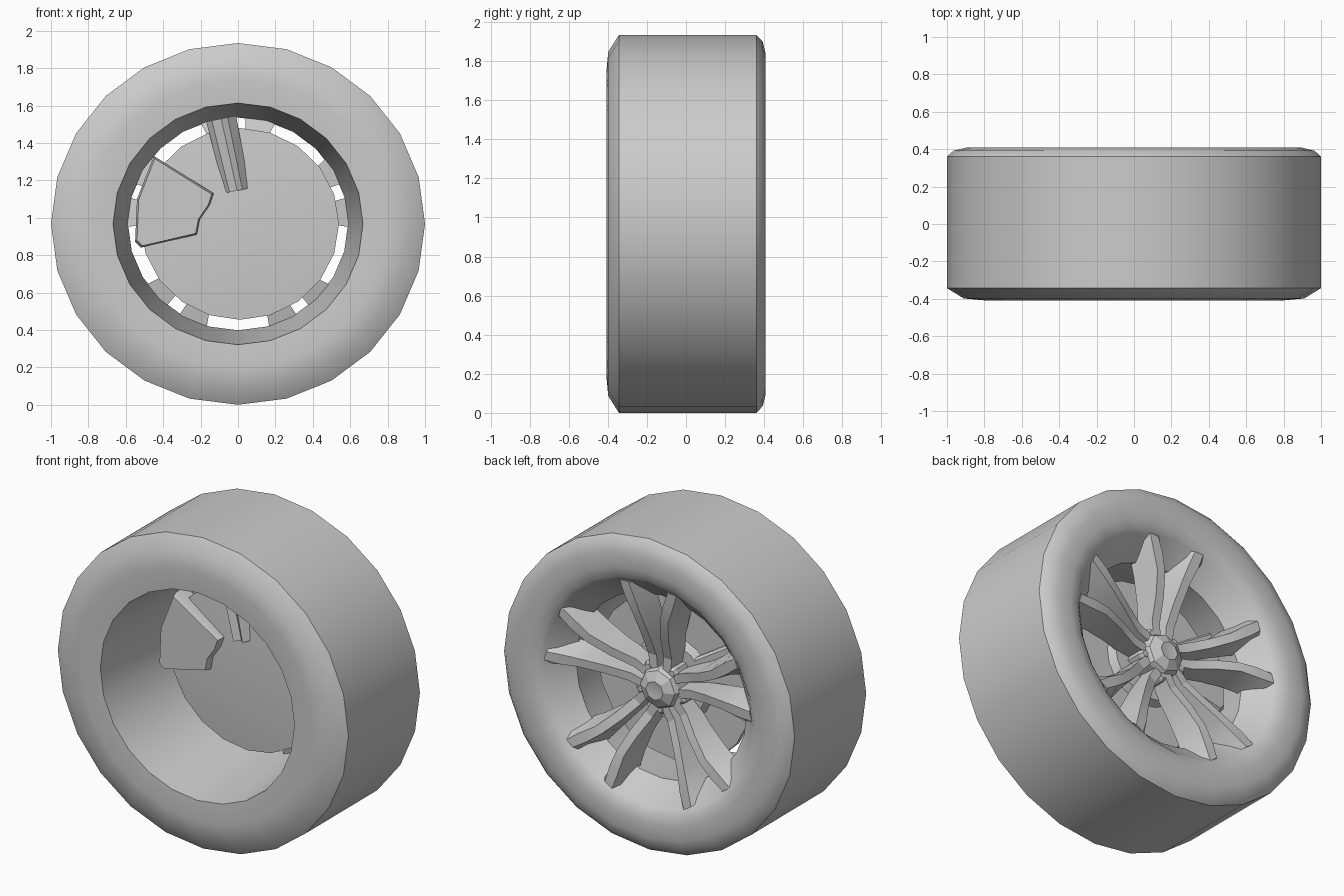
import bpy, bmesh, math

old = bpy.data.objects.get("Cube")
if old:
    bpy.data.objects.remove(old, do_unlink=True)

CZ, SZ = 0.967, 0.967      # wheel centre height and slight vertical squash
GREY = (0.6, 0.6, 0.6, 1.0)

mat = bpy.data.materials.new("plain grey")
mat.use_nodes = True
mat.diffuse_color = GREY
mat.node_tree.nodes["Principled BSDF"].inputs["Base Color"].default_value = GREY


def finish(name, bm, smooth=None):
    bmesh.ops.recalc_face_normals(bm, faces=bm.faces[:])
    mesh = bpy.data.meshes.new(name)
    bm.to_mesh(mesh)
    bm.free()
    mesh.materials.append(mat)
    ob = bpy.data.objects.new(name, mesh)
    bpy.context.scene.collection.objects.link(ob)
    if smooth:
        bpy.ops.object.select_all(action='DESELECT')
        ob.select_set(True)
        bpy.context.view_layer.objects.active = ob
        bpy.ops.object.shade_smooth_by_angle(angle=math.radians(smooth))


def polar(u, v, y, angle):
    """Radial u, sideways v and depth y, turned about the axle."""
    c, s = math.cos(angle), math.sin(angle)
    return (u * c - v * s, y, CZ + SZ * (u * s + v * c))


def revolve(name, profile, sides, closed=False, smooth=30, dx=0.0):
    """Turn (radius, y) points about the axle; zero radius becomes a pole."""
    bm = bmesh.new()
    rings = []
    for r, y in profile:
        n = sides if r > 0 else 1
        ring = [bm.verts.new(polar(r, 0, y, math.tau * i / sides)) for i in range(n)]
        for v in ring:
            v.co.x += dx
        rings.append(ring)
    pairs = list(zip(rings, rings[1:]))
    if closed:
        pairs.append((rings[-1], rings[0]))
    for a, b in pairs:
        for i in range(sides):
            j = (i + 1) % sides
            if len(a) == 1:
                bm.faces.new((a[0], b[i], b[j]))
            elif len(b) == 1:
                bm.faces.new((a[i], a[j], b[0]))
            else:
                bm.faces.new((a[i], a[j], b[j], b[i]))
    finish(name, bm, smooth)


def loft(bm, sections):
    """Skin a list of equal point loops and cap both ends."""
    loops = [[bm.verts.new(p) for p in sec] for sec in sections]
    n = len(loops[0])
    for a, b in zip(loops, loops[1:]):
        for i in range(n):
            j = (i + 1) % n
            bm.faces.new((a[i], a[j], b[j], b[i]))
    bm.faces.new(loops[0])
    bm.faces.new(loops[-1])


# Tyre and rim barrel in one ring: sidewalls, tread, lip and inner taper
revolve("tyre_and_rim",
        [(0.668, -0.40), (0.80, -0.408), (0.91, -0.398), (1.0, -0.343),
         (1.0, 0.36), (0.965, 0.392), (0.90, 0.408), (0.81, 0.408),
         (0.745, 0.395), (0.715, 0.37), (0.588, 0.24)],
        24, closed=True, smooth=38)

# Brake disc: shallow cone on the inside, stepped hub on the outside
revolve("brake_disc", [(0, 0.03), (0.53, 0.075), (0.527, 0.10), (0.27, 0.10),
                       (0.25, 0.15), (0.15, 0.15), (0.13, 0.10), (0, 0.10)],
        20, smooth=30, dx=0.01)

# Spokes: radius, top centre, top half width, base inner, base outer, top y, base y
STATIONS = [
    (0.07, 0.040, 0.026, 0.010, 0.065, 0.255, 0.14),
    (0.20, 0.052, 0.028, 0.016, 0.090, 0.255, 0.14),
    (0.34, 0.066, 0.028, 0.026, 0.112, 0.305, 0.16),
    (0.48, 0.092, 0.028, 0.036, 0.160, 0.350, 0.19),
    (0.59, 0.130, 0.034, 0.042, 0.215, 0.368, 0.22),
    (0.69, 0.165, 0.030, 0.070, 0.245, 0.375, 0.32),
]
for k in range(5):
    angle = math.radians(90 + 72 * k)
    for side, label in ((1, "a"), (-1, "b")):
        bm = bmesh.new()
        loft(bm, [[polar(r, side * v, y, angle) for v, y in
                   ((c - w, top), (c + w, top), (bo, base), (bi, base))]
                  for r, c, w, bi, bo, top, base in STATIONS])
        finish(f"spoke_{k + 1}{label}", bm, 20)

# Hub with a faceted cap
revolve("hub", [(0, 0.10), (0.14, 0.10), (0.135, 0.25), (0.12, 0.28),
                (0.06, 0.31), (0, 0.30)], 8, smooth=15)

# Wheel nuts between the spoke pairs
for k in range(5):
    a = math.radians(54 + 72 * k)
    bm = bmesh.new()
    loft(bm, [[polar(0.14 + r * math.cos(t * math.tau / 6),
                     r * math.sin(t * math.tau / 6), y, a) for t in range(6)]
              for r, y in ((0.04, 0.12), (0.035, 0.24), (0.02, 0.26))])
    finish(f"wheel_nut_{k + 1}", bm)

# Brake caliper standing proud of the disc
OUTLINE = [(-0.45, 1.33), (-0.13, 1.13), (-0.15, 1.07), (-0.205, 0.99),
           (-0.22, 0.91), (-0.52, 0.84), (-0.55, 0.87), (-0.54, 1.10)]
bm = bmesh.new()
mx, mz = -0.35, 1.04
loft(bm, [[(mx + (x - mx) * s, y, mz + (z - mz) * s) for x, z in OUTLINE]
          for s, y in ((0.95, 0.0), (1.0, 0.03), (1.0, 0.13), (0.93, 0.15))])
finish("brake_caliper", bm, 20)

# Ridged bracket at the top of the disc
bm = bmesh.new()
SECTION = [(-0.08, 0.06), (-0.05, 0.02), (0.0, 0.04), (0.035, 0.01),
           (0.08, 0.06), (0.0, 0.14)]
loft(bm, [[(cx + v * s, y, cz + v * 0.2 * s) for v, y in SECTION]
          for cx, cz, s in ((-0.005, 1.145, 0.82), (-0.09, 1.53, 1.0))])
finish("brake_bracket", bm)
